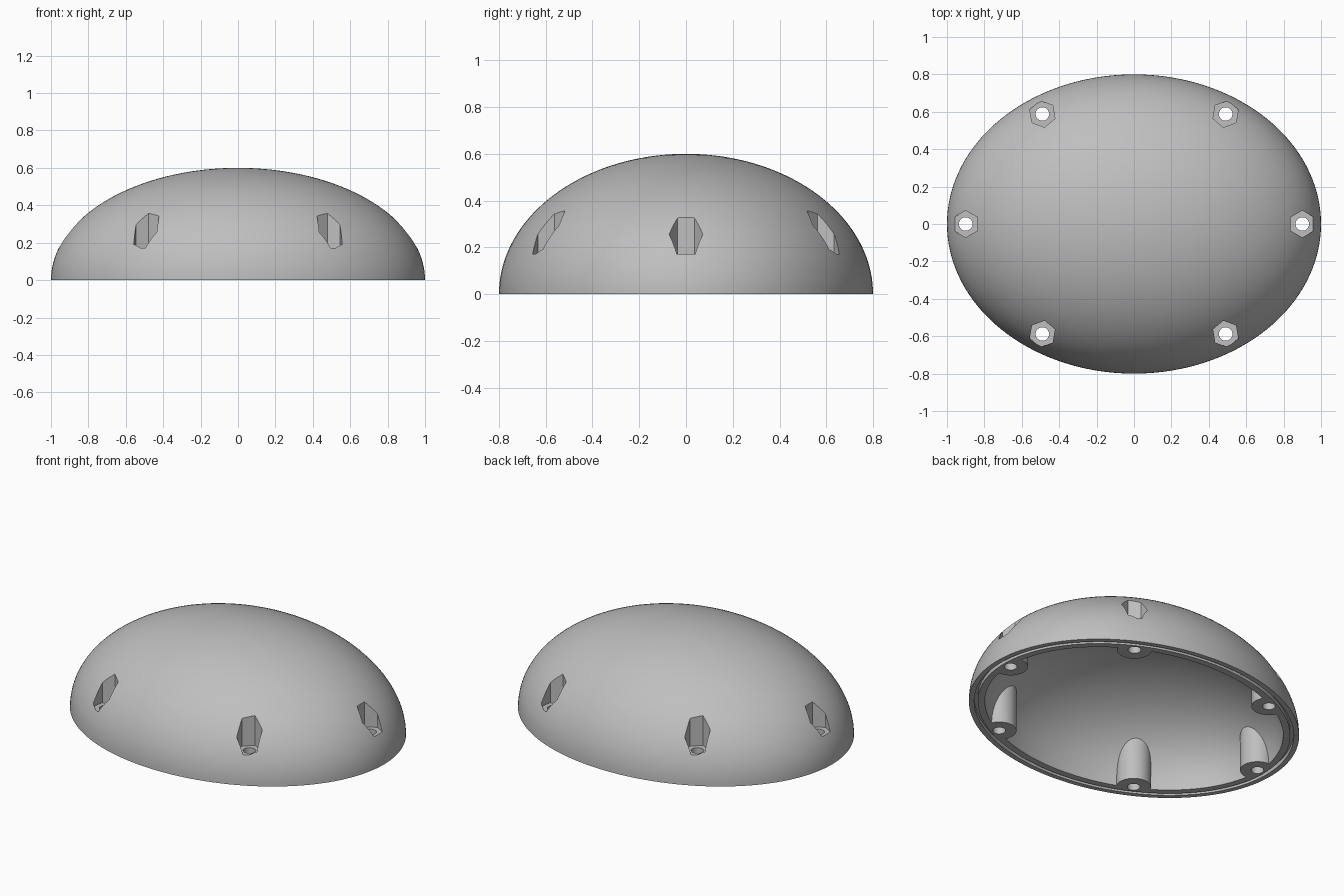
import bpy, bmesh
from math import cos, sin, pi, atan2, radians

if "Cube" in bpy.data.objects:
    bpy.data.objects.remove(bpy.data.objects["Cube"], do_unlink=True)

AXES = (1.0, 0.8, 0.6)      # outer half-axes of the dome
WALL = 0.09                 # wall thickness
STEPS = 40                  # rings from rim to crown
SIDES = 144

grey = bpy.data.materials.new("plain_grey")
grey.use_nodes = True
colour = (0.52, 0.52, 0.52, 1)
grey.diffuse_color = colour
grey.node_tree.nodes["Principled BSDF"].inputs["Base Color"].default_value = colour


def ring(rx, ry, z, sides=SIDES, centre=(0, 0), phase=0):
    return [(centre[0] + rx * cos(phase + 2 * pi * i / sides),
             centre[1] + ry * sin(phase + 2 * pi * i / sides), z)
            for i in range(sides)]


def loft(bm, rings):
    """Skin a stack of rings and cap both ends."""
    loops = [[bm.verts.new(p) for p in r] for r in rings]
    for a, b in zip(loops, loops[1:]):
        n = len(a)
        for i in range(n):
            j = (i + 1) % n
            bm.faces.new((a[i], a[j], b[j], b[i]))
    bm.faces.new(loops[0])
    bm.faces.new(loops[-1])


def make(name, stacks):
    bm = bmesh.new()
    for rings in stacks:
        loft(bm, rings)
    bmesh.ops.recalc_face_normals(bm, faces=bm.faces)
    mesh = bpy.data.meshes.new(name)
    bm.to_mesh(mesh)
    bm.free()
    mesh.materials.append(grey)
    obj = bpy.data.objects.new(name, mesh)
    bpy.context.collection.objects.link(obj)
    return obj


def combine(target, tool, operation):
    """Apply a boolean and discard the helper."""
    mod = target.modifiers.new(operation, 'BOOLEAN')
    mod.operation = operation
    mod.solver = 'EXACT'
    mod.object = tool
    bpy.context.view_layer.objects.active = target
    bpy.ops.object.modifier_apply(modifier=mod.name)
    bpy.data.objects.remove(tool, do_unlink=True)


def dome(inset):
    """Rings from the rim up to the crown of an inset half ellipsoid."""
    a, b, c = (v - inset for v in AXES)
    angles = [0.99 * pi / 2 * i / STEPS for i in range(STEPS + 1)]
    return [ring(a * cos(t), b * cos(t), c * sin(t) / sin(angles[-1]))
            for t in angles]


def rim(inset, z):
    return ring(AXES[0] - inset, AXES[1] - inset, z)


# Hollow shell with a sealing groove in the rim
groove = [rim(0.03, 0), rim(0.03, 0.025), rim(0.05, 0.025), rim(0.05, 0)]
shell = make("dome_shell", [dome(0)[::-1] + groove + dome(WALL)])

# Six screw positions around the rim
spots = [(sx * 0.9, 0) for sx in (1, -1)]
spots += [(sx * 0.49, sy * 0.588) for sx in (1, -1) for sy in (1, -1)]


def columns(radius, low, high, sides, turned=False):
    stacks = []
    for p in spots:
        phase = atan2(p[1], p[0]) + pi / 6 if turned else 0
        stacks.append([ring(radius, radius, z, sides, p, phase)
                       for z in (low, high)])
    return stacks


# Inner screw bosses, trimmed inside the wall
bosses = make("screw_bosses", columns(0.097, 0, 0.55, 48))
trim_rings = [rim(0.056, -0.1)] + dome(0.056)
combine(bosses, make("boss_trim", [trim_rings]), 'INTERSECT')
combine(shell, bosses, 'UNION')

# Hexagonal nut pockets and through holes
combine(shell, make("nut_pockets", columns(0.072, 0.172, 0.8, 6, True)), 'DIFFERENCE')
combine(shell, make("screw_holes", columns(0.036, -0.1, 0.3, 32)), 'DIFFERENCE')

# Smooth curves with crisp edges
bpy.ops.object.select_all(action='DESELECT')
shell.select_set(True)
bpy.context.view_layer.objects.active = shell
bpy.ops.object.shade_smooth_by_angle(angle=radians(30))
